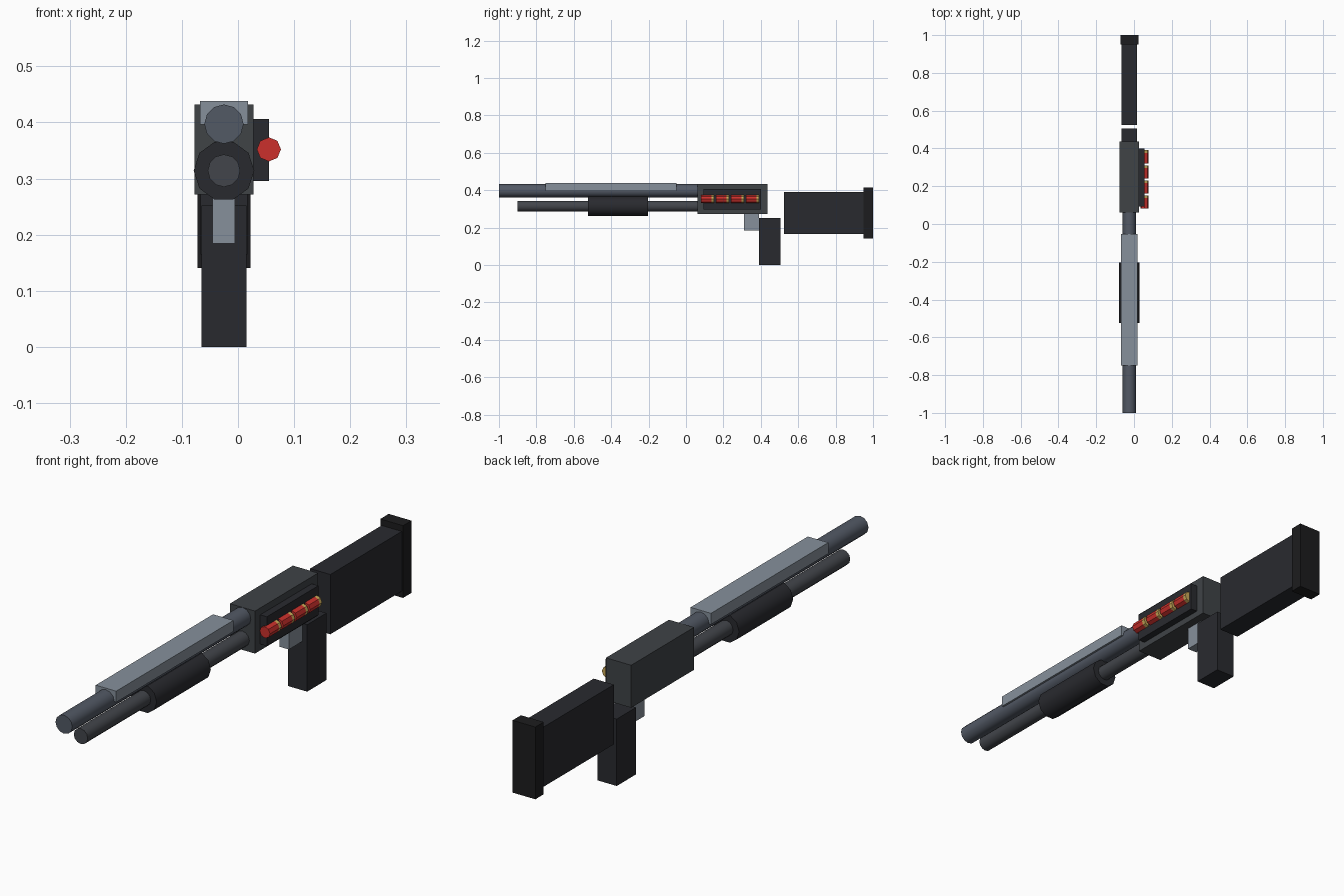
import bpy
import math

if "Cube" in bpy.data.objects:
    bpy.data.objects.remove(bpy.data.objects["Cube"])

CX = -0.025  # centre plane of the gun


def material(name, r, g, b):
    m = bpy.data.materials.new(name)
    m.diffuse_color = (r, g, b, 1)
    m.use_nodes = True
    m.node_tree.nodes["Principled BSDF"].inputs["Base Color"].default_value = m.diffuse_color
    return m


STEEL = material("steel", 0.085, 0.10, 0.13)
TUBE = material("dark_steel", 0.055, 0.06, 0.07)
SHIELD = material("light_steel", 0.24, 0.28, 0.33)
BODY = material("receiver_grey", 0.05, 0.056, 0.062)
POLYMER = material("polymer", 0.022, 0.023, 0.028)
RUBBER = material("rubber", 0.012, 0.012, 0.013)
RED = material("shell_red", 0.6, 0.03, 0.025)
BRASS = material("brass", 0.6, 0.4, 0.1)


def box(name, x, y, z, mat):
    """Box from (min, max) ranges."""
    bpy.ops.mesh.primitive_cube_add(
        size=1, location=[(a + b) / 2 for a, b in (x, y, z)])
    ob = bpy.context.object
    ob.name = name
    ob.scale = [b - a for a, b in (x, y, z)]
    bpy.ops.object.transform_apply(location=False, rotation=False, scale=True)
    ob.data.materials.append(mat)
    return ob


def rod(name, x, z, y0, y1, radius, sides, mat, smooth=True):
    """Cylinder along y with corners on the left and right."""
    bpy.ops.mesh.primitive_cylinder_add(
        vertices=sides, radius=radius, depth=y1 - y0,
        location=(x, (y0 + y1) / 2, z))
    ob = bpy.context.object
    ob.name = name
    ob.rotation_euler = (math.pi / 2, math.pi / 2, 0)
    ob.rotation_mode = 'XYZ'
    # local +y corner is turned to point along x
    ob.rotation_euler = (math.pi / 2, math.pi / 2, 0)
    bpy.ops.object.transform_apply(location=False, rotation=True, scale=False)
    ob.data.materials.append(mat)
    if smooth:
        bpy.ops.object.shade_smooth_by_angle(angle=math.radians(40))
    return ob


def centred(half):
    return (CX - half, CX + half)


# Barrel, magazine tube and pump
rod("barrel", CX, 0.397, -1.0, 0.10, 0.035, 12, STEEL)
rod("magazine_tube", CX, 0.314, -0.90, 0.10, 0.029, 12, TUBE)
rod("pump_grip", CX, 0.314, -0.525, -0.203, 0.054, 10, POLYMER)
box("heat_shield", centred(0.0425), (-0.75, -0.052), (0.396, 0.438), SHIELD)

# Receiver, trigger and grip
box("receiver", centred(0.0525), (0.062, 0.437), (0.272, 0.432), BODY)
box("trigger", centred(0.02), (0.31, 0.39), (0.184, 0.275), SHIELD)
box("pistol_grip", centred(0.04), (0.39, 0.505), (0.0, 0.252), POLYMER)

# Stock and butt pad
box("stock", centred(0.042), (0.525, 0.955), (0.165, 0.39), POLYMER)
box("butt_pad", centred(0.0475), (0.95, 1.0), (0.141, 0.413), RUBBER)

# Side carrier with spare shells
box("shell_carrier", (0.025, 0.055), (0.093, 0.40), (0.296, 0.406), POLYMER)
for i in range(4):
    y = 0.081 + 0.08 * i
    rod(f"shell_case_{i + 1}", 0.055, 0.352, y, y + 0.056, 0.0215, 8, RED, False)
    rod(f"shell_base_{i + 1}", 0.055, 0.352, y + 0.056, y + 0.07, 0.0215, 8,
        BRASS, False)
